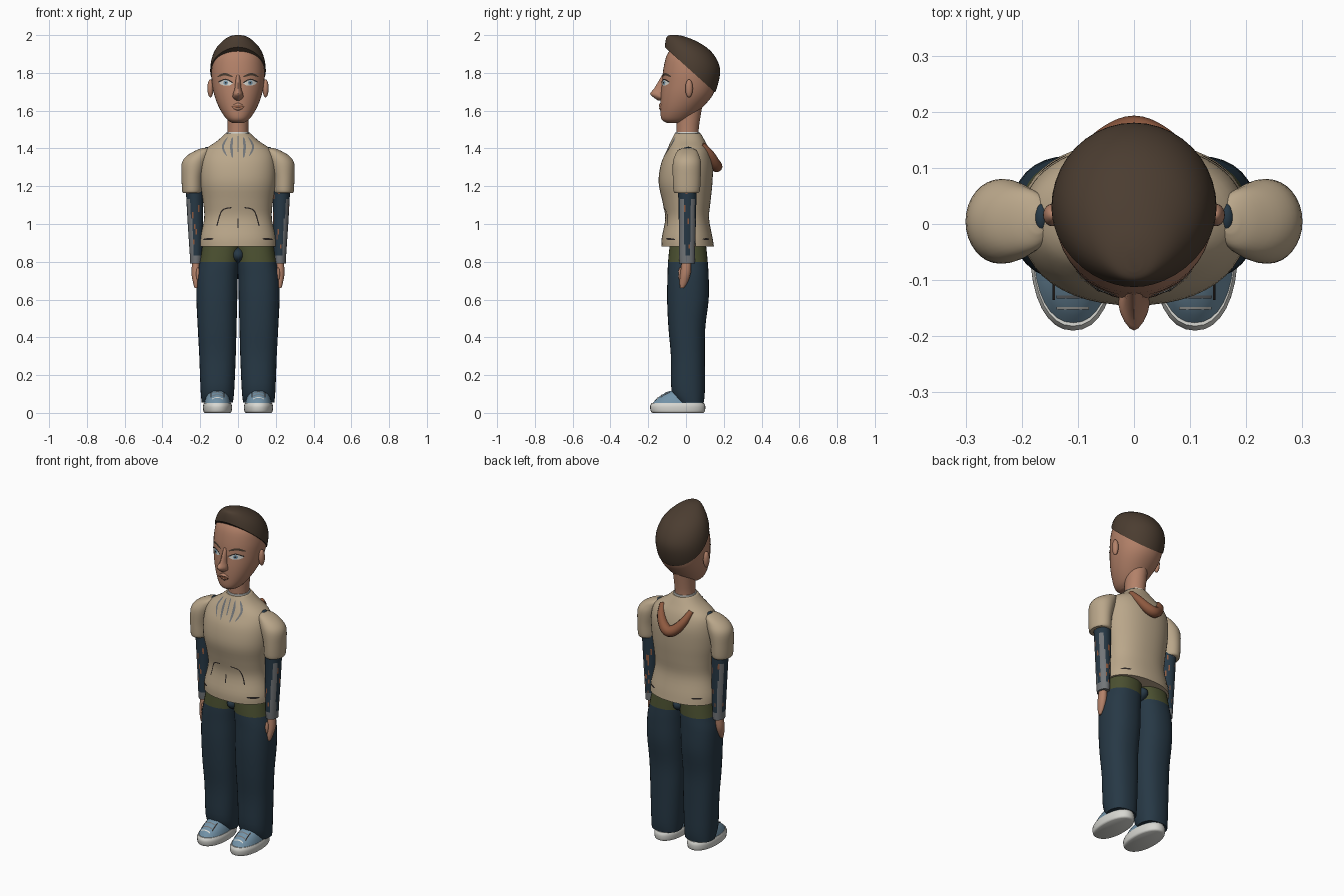
import bpy, bmesh, math, random
from mathutils import Vector
from mathutils.bvhtree import BVHTree

random.seed(4)
if "Cube" in bpy.data.objects:
    bpy.data.objects.remove(bpy.data.objects["Cube"])


def material(name, r, g, b):
    m = bpy.data.materials.new(name)
    m.use_nodes = True
    m.diffuse_color = (r, g, b, 1)
    bsdf = m.node_tree.nodes["Principled BSDF"]
    bsdf.inputs["Base Color"].default_value = (r, g, b, 1)
    bsdf.inputs["Roughness"].default_value = 0.8
    return m


SKIN = material("skin", .45, .22, .14)
HAIR = material("dark brown hair", .07, .046, .03)
SHIRT = material("beige cloth", .49, .385, .255)
NAVY = material("navy cloth", .02, .04, .06)
OLIVE = material("olive cloth", .07, .08, .03)
BLUE = material("pale blue shoe", .17, .29, .39)
WHITE = material("off white", .68, .68, .64)
GREY = material("grey trim", .17, .18, .19)
RUST = material("rust", .27, .10, .05)
DARK = material("dark line", .025, .02, .018)


def make(name, bm, mats):
    mesh = bpy.data.meshes.new(name)
    bm.to_mesh(mesh)
    bm.free()
    for m in mats:
        mesh.materials.append(m)
    obj = bpy.data.objects.new(name, mesh)
    bpy.context.collection.objects.link(obj)
    bpy.ops.object.select_all(action='DESELECT')
    obj.select_set(True)
    bpy.context.view_layer.objects.active = obj
    bpy.ops.object.shade_smooth_by_angle(angle=math.radians(50))
    return obj


def spline(rows, steps):
    """Smooth rows of numbers, passing through each given row."""
    out = []
    for i in range(len(rows) - 1):
        a, b, c, d = (rows[max(0, min(len(rows) - 1, i + k))] for k in (-1, 0, 1, 2))
        for j in range(steps):
            t = j / steps
            out.append([q + .5 * t * (r - p + t * (2*p - 5*q + 4*r - s + t * (3*(q - r) + s - p)))
                        for p, q, r, s in zip(a, b, c, d)])
    return out + [list(rows[-1])]


def loft(name, rings, mats, side=1, n=32, power=2.0, steps=4, rule=None, cut=None):
    """Stack rounded rings given as (z, x min, x max, y front, y back)."""
    bm = bmesh.new()
    loops = []
    for z, x0, x1, y0, y1 in spline(rings, steps):
        loop = []
        for i in range(n):
            a = 2 * math.pi * i / n
            c, s = math.cos(a), math.sin(a)
            x = (x0 + x1) / 2 * side + (x1 - x0) / 2 * math.copysign(abs(c) ** (2 / power), c)
            y = (y0 + y1) / 2 + (y1 - y0) / 2 * math.copysign(abs(s) ** (2 / power), s)
            loop.append(bm.verts.new((x, y, z)))
        loops.append(loop)
    for lo, hi in zip(loops, loops[1:]):
        for i in range(n):
            k = (i + 1) % n
            bm.faces.new((lo[i], lo[k], hi[k], hi[i]))
    bm.faces.new(loops[0][::-1])
    bm.faces.new(loops[-1])
    if cut:
        bmesh.ops.bisect_plane(bm, geom=bm.verts[:] + bm.edges[:] + bm.faces[:],
                               plane_co=cut[0], plane_no=cut[1], clear_inner=True)
        bmesh.ops.holes_fill(bm, edges=[e for e in bm.edges if e.is_boundary], sides=0)
    if rule:
        for f in bm.faces:
            f.material_index = rule(f.calc_center_median())
    return make(name, bm, mats)


def sym(rows):
    """Rings centred on x = 0, given as (z, half width, y front, y back)."""
    return [(z, -w, w, f, b) for z, w, f, b in rows]


def ball(name, mat, centre, radii):
    bm = bmesh.new()
    bmesh.ops.create_uvsphere(bm, u_segments=20, v_segments=12, radius=1)
    bmesh.ops.scale(bm, vec=radii, verts=bm.verts)
    bmesh.ops.translate(bm, vec=centre, verts=bm.verts)
    return make(name, bm, [mat])


def strip(name, target, mat, points, width, view="front", taper=False, lift=.003):
    """Thin plate following a line, laid on the target's surface."""
    tree = BVHTree.FromPolygons([v.co for v in target.data.vertices],
                                [p.vertices for p in target.data.polygons])
    ray = {"front": Vector((0, 1, 0)), "back": Vector((0, -1, 0)), "top": Vector((0, 0, -1))}[view]
    flat = [Vector((a, b, 0)) if view == "top" else Vector((a, 0, b)) for a, b in points]
    line = [Vector(p) for p in spline(flat, 8)]
    bm = bmesh.new()
    rows = []
    for i, p in enumerate(line):
        run = line[min(i + 1, len(line) - 1)] - line[max(i - 1, 0)]
        across = ray.cross(run).normalized() * width / 2
        if taper:
            across *= max(.05, math.sin(math.pi * i / (len(line) - 1))) ** .6
        row = []
        for k in (-1, 0, 1):
            start = p + across * k - ray * 2
            hit = tree.ray_cast(start, ray)[0]
            if hit is None:
                break
            row.append(hit - ray * lift)
        if len(row) == 3:
            rows.append([bm.verts.new(v) for v in row])
    for a, b in zip(rows, rows[1:]):
        for k in (0, 1):
            f = bm.faces.new((a[k], a[k + 1], b[k + 1], b[k]))
            f.normal_update()
            if f.normal.dot(ray) > 0:
                f.normal_flip()
    return make(name, bm, [mat])


# Head, neck and hair
head = loft("head", sym([
    (1.535, .03, -.1, -.03), (1.555, .06, -.13, .02), (1.61, .097, -.135, .08),
    (1.68, .125, -.134, .14), (1.75, .138, -.127, .163), (1.82, .14, -.12, .165),
    (1.89, .122, -.103, .13), (1.94, .07, -.07, .07)]), [SKIN], n=40, power=2.1)
loft("neck", sym([(1.43, .06, -.05, .07), (1.5, .055, -.05, .067), (1.62, .06, -.05, .085)]), [SKIN])
loft("hair", sym([
    (1.62, .08, -.1, .09), (1.68, .122, -.1, .145), (1.75, .143, -.12, .172), (1.82, .147, -.122, .18),
    (1.88, .138, -.118, .158), (1.93, .116, -.113, .115), (1.97, .08, -.108, .05),
    (1.993, .045, -.1, -.01), (2.0, .015, -.085, -.045)]),
    [HAIR], n=40, cut=((0, 0, 1.835), (0, .9, 1)))
loft("nose", sym([(1.655, .012, -.15, -.1), (1.67, .027, -.172, -.1), (1.69, .026, -.19, -.1),
                  (1.72, .017, -.167, -.1), (1.79, .011, -.126, -.1)]), [SKIN], n=16, power=1.6)
loft("lips", sym([(1.6, .015, -.135, -.1), (1.612, .03, -.143, -.1), (1.62, .034, -.138, -.1),
                  (1.63, .03, -.144, -.1), (1.642, .012, -.135, -.1)]), [SKIN], n=20)
strip("mouth_line", head, RUST, [(-.036, 1.62), (.036, 1.62)], .008, taper=True, lift=.009)

# Torso, collar and hips
shirt = loft("shirt", sym([
    (.88, .203, -.13, .148), (.93, .2, -.128, .14), (1.03, .179, -.11, .122), (1.12, .185, -.125, .13),
    (1.22, .2, -.145, .14), (1.32, .2, -.132, .142), (1.39, .178, -.1, .125),
    (1.44, .11, -.078, .1), (1.48, .066, -.06, .078)]), [SHIRT], n=48, power=2.2)
loft("collar", sym([(1.46, .064, -.058, .076), (1.488, .06, -.055, .072)]), [WHITE])
ball("crotch", NAVY, (0, .01, .835), (.045, .095, .047))
strip("front_seam", shirt, DARK, [(0, .98), (0, 1.03)], .006)
strip("neck_zip", shirt, GREY, [(0, 1.38), (0, 1.465)], .007)

# Folded hood on the back
curve = bpy.data.curves.new("hood_path", 'CURVE')
curve.dimensions = '3D'
curve.bevel_depth = .026
curve.bevel_resolution = 3
curve.use_fill_caps = True
path = curve.splines.new('POLY')
hood_points = spline([(-.095, .085, 1.42, .6), (-.075, .125, 1.37, .9), (-.04, .15, 1.325, 1.1), (0, .162, 1.305, 1.2),
                      (.04, .15, 1.325, 1.1), (.075, .125, 1.37, .9), (.095, .085, 1.42, .6)], 4)
path.points.add(len(hood_points) - 1)
for p, (x, y, z, r) in zip(path.points, hood_points):
    p.co, p.radius = (x, y, z, 1), r
source = bpy.data.objects.new("hood_curve", curve)
hood_bm = bmesh.new()
hood_mesh = bpy.data.meshes.new_from_object(source)
hood_bm.from_mesh(hood_mesh)
bpy.data.objects.remove(source)
bpy.data.meshes.remove(hood_mesh)
make("hood", hood_bm, [RUST])


def sleeve_rule(c):
    """Grey cuff and outer stripes, navy elsewhere with rust flecks."""
    if c.z < .835 or (abs(c.x) > .236 and .014 < abs(c.y - .007) < .04 and c.z < 1.12):
        return 1
    return 2 if random.random() < .07 else 0


for s, side in ((1, "left"), (-1, "right")):
    # Face details
    ball(side + "_ear", SKIN, (s * .146, .016, 1.718), (.016, .02, .048))
    strip(side + "_eye", head, WHITE, [(s * .03, 1.745), (s * .1, 1.75)], .03, taper=True)
    strip(side + "_iris", head, BLUE, [(s * .053, 1.748), (s * .077, 1.748)], .024, taper=True, lift=.005)
    strip(side + "_pupil", head, DARK, [(s * .06, 1.748), (s * .07, 1.748)], .01, taper=True, lift=.007)
    strip(side + "_lash", head, DARK, [(s * .028, 1.748), (s * .065, 1.766), (s * .103, 1.752)], .006, lift=.006)
    strip(side + "_brow", head, HAIR, [(s * .025, 1.778), (s * .07, 1.793), (s * .108, 1.78)], .013, taper=True)

    # Shirt details
    strip(side + "_pocket", shirt, DARK, [(s * .035, 1.087), (s * .085, 1.07), (s * .112, .99)], .006)
    strip(side + "_hem_mark", shirt, DARK, [(s * .13, .922), (s * .185, .918)], .011, taper=True)
    strip(side + "_back_hem_mark", shirt, DARK, [(s * .12, .92), (s * .17, .92)], .01, "back", True)
    strip(side + "_drawstring", shirt, GREY, [(s * .03, 1.46), (s * .035, 1.41), (s * .03, 1.35)], .014, taper=True)
    strip(side + "_collar_fold", shirt, GREY, [(s * .055, 1.46), (s * .08, 1.41), (s * .06, 1.36)], .011, taper=True)

    # Arm
    loft(side + "_short_sleeve", [
        (1.165, .195, .292, -.06, .066), (1.18, .19, .296, -.067, .074), (1.25, .185, .299, -.07, .078),
        (1.32, .165, .298, -.07, .08), (1.36, .15, .272, -.06, .07), (1.39, .145, .222, -.042, .055),
        (1.403, .155, .185, -.015, .025)], [SHIRT], s)
    loft(side + "_long_sleeve", [(.79, .192, .253, -.034, .046), (.85, .189, .256, -.038, .048),
                                 (1.0, .185, .266, -.038, .052), (1.18, .185, .276, -.042, .056)],
         [NAVY, GREY, RUST], s, steps=6, rule=sleeve_rule)
    ball(side + "_shoulder_patch", NAVY, (s * .165, .012, 1.393), (.014, .026, .016))
    loft(side + "_hand", [(.66, .215, .23, -.03, -.012), (.69, .207, .238, -.034, .008), (.74, .2, .246, -.03, .025),
                          (.81, .203, .242, -.022, .028)], [SKIN], s, n=20)
    ball(side + "_thumb", SKIN, (s * .212, -.03, .735), (.01, .011, .035))

    # Leg, olive above the thigh line
    loft(side + "_leg", [
        (.055, .027, .192, -.045, .094), (.12, .02, .198, -.077, .1), (.3, .012, .205, -.08, .1),
        (.45, .008, .213, -.093, .102), (.6, .004, .22, -.1, .12), (.72, .001, .218, -.098, .12),
        (.8, -.004, .204, -.095, .115), (.9, -.01, .185, -.085, .105)],
        [NAVY, OLIVE], s, power=2.3, rule=lambda c: int(c.z > .8))

    # Shoe
    loft(side + "_sole", [(0, .042, .176, -.175, .09), (.008, .034, .183, -.186, .1),
                          (.035, .032, .185, -.19, .102), (.052, .037, .18, -.182, .095)], [WHITE], s, power=2.2)
    shoe = loft(side + "_shoe", [(.045, .037, .18, -.182, .092), (.075, .045, .172, -.155, .085),
                                 (.1, .058, .16, -.12, .07), (.115, .075, .142, -.09, .05)], [BLUE], s, power=2.2)
    strip(side + "_toe_line", shoe, WHITE, [(s * .08, -.15), (s * .138, -.15)], .005, "top")
    for y in (-.13, -.105):
        strip(side + "_lace", shoe, GREY, [(s * .08, y), (s * .138, y)], .006, "top")
    for x in (.075, .143):
        strip(side + "_tongue_edge", shoe, DARK, [(s * x, -.135), (s * x, -.085)], .005, "top")
